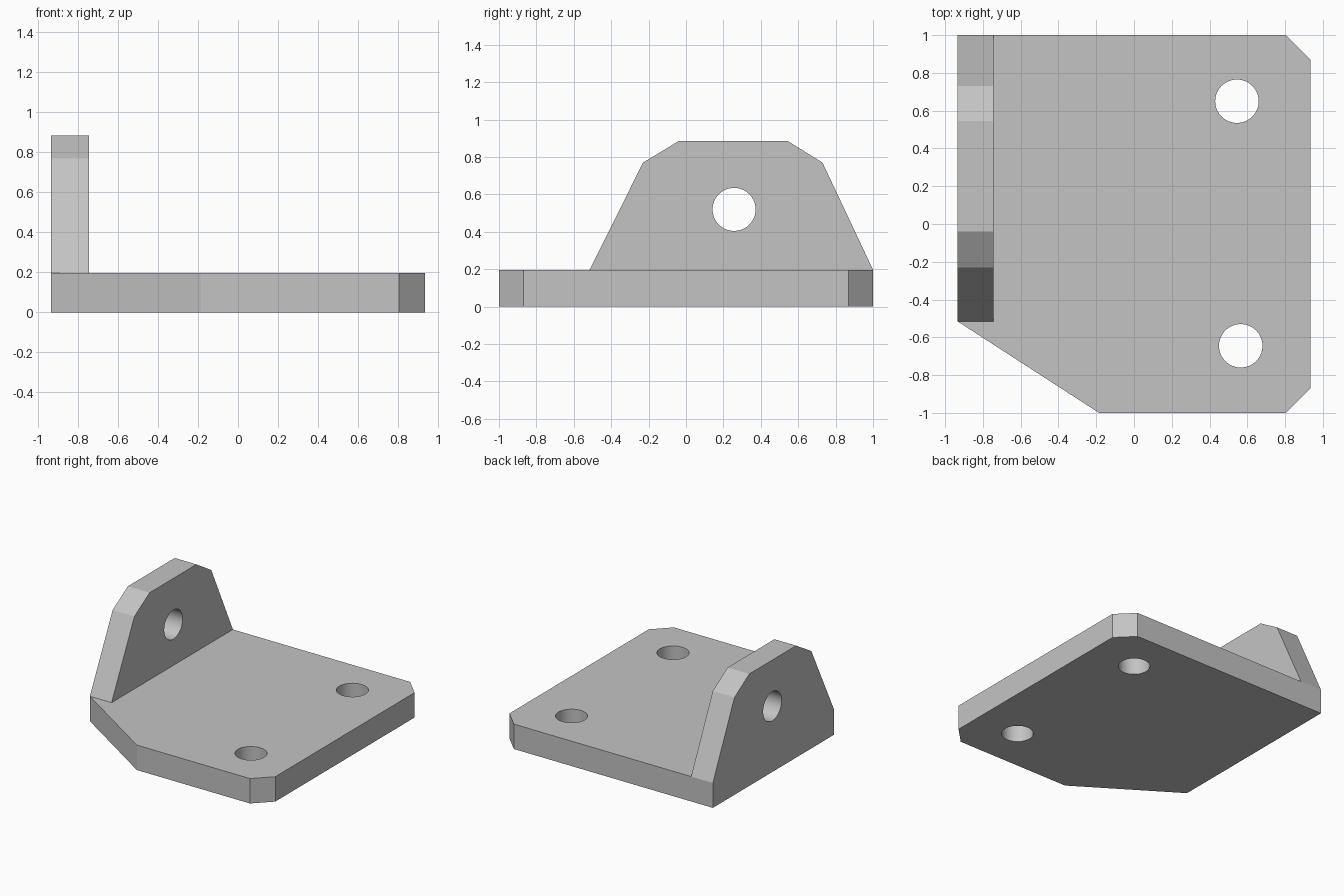
import bpy
import math
from mathutils import Matrix, Vector

old = bpy.data.objects.get("Cube")
if old:
    bpy.data.objects.remove(old, do_unlink=True)

grey = bpy.data.materials.new("plain grey")
grey.use_nodes = True
colour = (0.55, 0.55, 0.55, 1)
grey.diffuse_color = colour
grey.node_tree.nodes["Principled BSDF"].inputs["Base Color"].default_value = colour

LEFT, RIGHT, FRONT, BACK = -0.935, 0.935, -1, 1
THICK = 0.197
CHAMFER = 0.13
TAB_FRONT = -0.515
HOLE_RADIUS = 0.115


def prism(name, outline, offset):
    """Solid made by sweeping a closed outline along an offset."""
    n = len(outline)
    step = Vector(offset)
    verts = [Vector(p) for p in outline]
    verts += [v + step for v in verts]
    faces = [tuple(reversed(range(n))), tuple(range(n, 2 * n))]
    faces += [(i, (i + 1) % n, (i + 1) % n + n, i + n) for i in range(n)]
    mesh = bpy.data.meshes.new(name)
    mesh.from_pydata(verts, [], faces)
    mesh.materials.append(grey)
    obj = bpy.data.objects.new(name, mesh)
    bpy.context.collection.objects.link(obj)
    return obj


def combine(target, other, operation):
    """Apply a boolean and remove the second solid."""
    other.hide_render = True
    mod = target.modifiers.new(operation.lower(), "BOOLEAN")
    mod.operation, mod.object, mod.solver = operation, other, "EXACT"
    bpy.context.view_layer.objects.active = target
    bpy.ops.object.modifier_apply(modifier=mod.name)
    bpy.data.objects.remove(other, do_unlink=True)


def drill(target, centre, rotation=(0, 0, 0)):
    bpy.ops.mesh.primitive_cylinder_add(
        vertices=64, radius=HOLE_RADIUS, depth=0.6, location=centre, rotation=rotation)
    cutter = bpy.context.object
    cutter.data.materials.append(grey)
    combine(target, cutter, "DIFFERENCE")


# Base plate with clipped corners
plate = [(LEFT, TAB_FRONT), (-0.185, FRONT), (RIGHT - CHAMFER, FRONT),
         (RIGHT, FRONT + CHAMFER), (RIGHT, BACK - CHAMFER),
         (RIGHT - CHAMFER, BACK), (LEFT, BACK)]
bracket = prism("angle_bracket", [(x, y, 0) for x, y in plate], (0, 0, THICK))

# Upright tab
tab = [(TAB_FRONT, THICK), (BACK, THICK), (0.73, 0.77),
       (0.545, 0.885), (-0.04, 0.885), (-0.23, 0.77)]
upright = prism("upright_tab", [(LEFT, y, z) for y, z in tab], (0.19, 0, 0))
combine(bracket, upright, "UNION")

# Bolt holes through the plate and the tab
drill(bracket, (0.545, 0.65, 0.1))
drill(bracket, (0.565, -0.645, 0.1))
drill(bracket, (LEFT, 0.257, 0.52), (0, math.pi / 2, 0))

# Smooth hole walls, flat plate faces
bpy.ops.object.select_all(action="DESELECT")
bracket.select_set(True)
bpy.context.view_layer.objects.active = bracket
bpy.ops.object.shade_smooth_by_angle(angle=math.radians(20))
